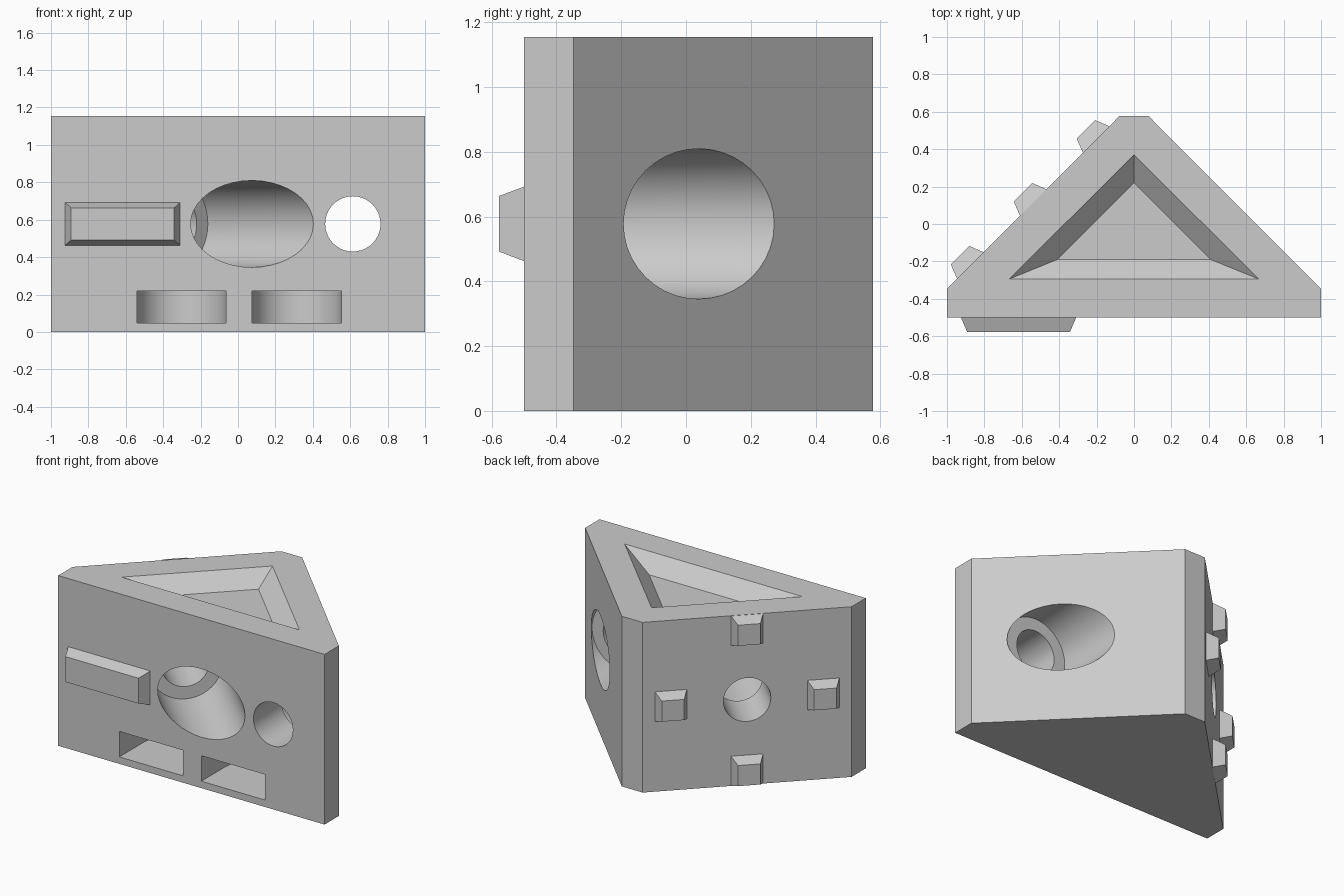
import bpy, bmesh
from math import cos, sin, pi
from mathutils import Vector, Matrix

cube = bpy.data.objects.get("Cube")
if cube:
    bpy.data.objects.remove(cube, do_unlink=True)

grey = bpy.data.materials.new("light_grey")
grey.use_nodes = True
COLOUR = (0.6, 0.6, 0.6, 1)
grey.diffuse_color = COLOUR
grey.node_tree.nodes["Principled BSDF"].inputs["Base Color"].default_value = COLOUR

H = 1.155                      # block height
MID = H / 2
DIAG = Vector((-1, 1, 0)).normalized()     # outward normal of the pin face
ALONG = Vector((1, 1, 0)).normalized()     # along the pin face


def loft(name, rings):
    """Closed solid through a stack of matching rings."""
    bm = bmesh.new()
    loops = [[bm.verts.new(p) for p in ring] for ring in rings]
    n = len(loops[0])
    for a, b in zip(loops, loops[1:]):
        for i in range(n):
            j = (i + 1) % n
            bm.faces.new((a[i], a[j], b[j], b[i]))
    bm.faces.new(loops[0][::-1])
    bm.faces.new(loops[-1])
    bmesh.ops.recalc_face_normals(bm, faces=bm.faces)
    mesh = bpy.data.meshes.new(name)
    bm.to_mesh(mesh)
    bm.free()
    mesh.materials.append(grey)
    obj = bpy.data.objects.new(name, mesh)
    bpy.context.collection.objects.link(obj)
    return obj


def prism(name, outline, z0, z1):
    return loft(name, [[(x, y, z) for x, y in outline] for z in (z0, z1)])


def rod(name, start, axis, t0, t1, radius, sides=40):
    """Cylinder along a horizontal axis."""
    side = axis.cross(Vector((0, 0, 1)))
    circle = [side * cos(2 * pi * i / sides) * radius
              + Vector((0, 0, sin(2 * pi * i / sides) * radius)) for i in range(sides)]
    return loft(name, [[start + axis * t + c for c in circle] for t in (t0, t1)])


def raised_block(name, centre, u, normal, base, tip, height):
    """Rectangular stud with tapered sides, slightly sunk into its face."""
    def ring(half, depth):
        return [centre + normal * depth + u * (sx * half[0]) + Vector((0, 0, sz * half[1]))
                for sx, sz in ((-1, -1), (1, -1), (1, 1), (-1, 1))]
    return loft(name, [ring(base, -0.01), ring(base, 0), ring(tip, height)])


def cut(target, cutter):
    mod = target.modifiers.new("cut", "BOOLEAN")
    mod.operation = "DIFFERENCE"
    mod.solver = "EXACT"
    mod.object = cutter
    bpy.context.view_layer.objects.active = target
    bpy.ops.object.modifier_apply(modifier=mod.name)
    bpy.data.objects.remove(cutter, do_unlink=True)


# Wedge block with clipped corners
half = [(1, -0.5), (1, -0.347), (0.078, 0.577)]
block = prism("wedge_block", half + [(-x, y) for x, y in reversed(half)], 0, H)

# Triangular recess in the top, with sloping walls
outer = [(-0.668, -0.295), (0.668, -0.295), (0, 0.37)]
inner = [(-0.41, -0.19), (0.41, -0.19), (0, 0.22)]
cut(block, loft("recess", [[(x, y, z) for x, y in tri] for tri, z in
                           ((inner, H - 0.1), (outer, H), (outer, H + 0.2))]))

# Two stepped holes: one square to the pin face, one square to the front
front_mouth = Vector((0.075, -0.5, MID))
cut(block, rod("wide_bore", front_mouth, DIAG, -0.6, 0.566, 0.232))
cut(block, rod("narrow_bore", front_mouth, DIAG, 0.45, 1.2, 0.148))
axis_point = Vector((0.614, 0, MID))
BACK = Vector((0, 1, 0))
cut(block, rod("wide_bore", axis_point, BACK, -0.2, 0.9, 0.232))
cut(block, rod("narrow_bore", axis_point, BACK, -0.9, -0.1, 0.148))

# Round-ended pockets low on the front
R = 0.239
for cx in (-0.302, 0.314):
    arc = [(cx + R * cos(pi * i / 24), -0.25 + R * sin(pi * i / 24)) for i in range(25)]
    cut(block, prism("pocket", arc + [(cx - R, -0.7), (cx + R, -0.7)], 0.047, 0.22))

# Raised bar on the front
raised_block("front_bar", Vector((-0.617, -0.5, MID)), Vector((1, 0, 0)),
             Vector((0, -1, 0)), (0.308, 0.115), (0.275, 0.086), 0.077)

# Four studs around the small hole
centre = Vector((-0.539, 0.115, MID))
S = 0.476
for name, du, dz in (("upper", 0, S), ("lower", 0, -S), ("back", S, 0), ("front", -S, 0)):
    raised_block(name + "_stud", centre + ALONG * du + Vector((0, 0, dz)), ALONG, DIAG,
                 (0.1, 0.1), (0.07, 0.07), 0.077)

# Smooth the bores, keep the edges sharp
bpy.ops.object.select_all(action="DESELECT")
block.select_set(True)
bpy.context.view_layer.objects.active = block
bpy.ops.object.shade_smooth_by_angle(angle=pi / 6)
